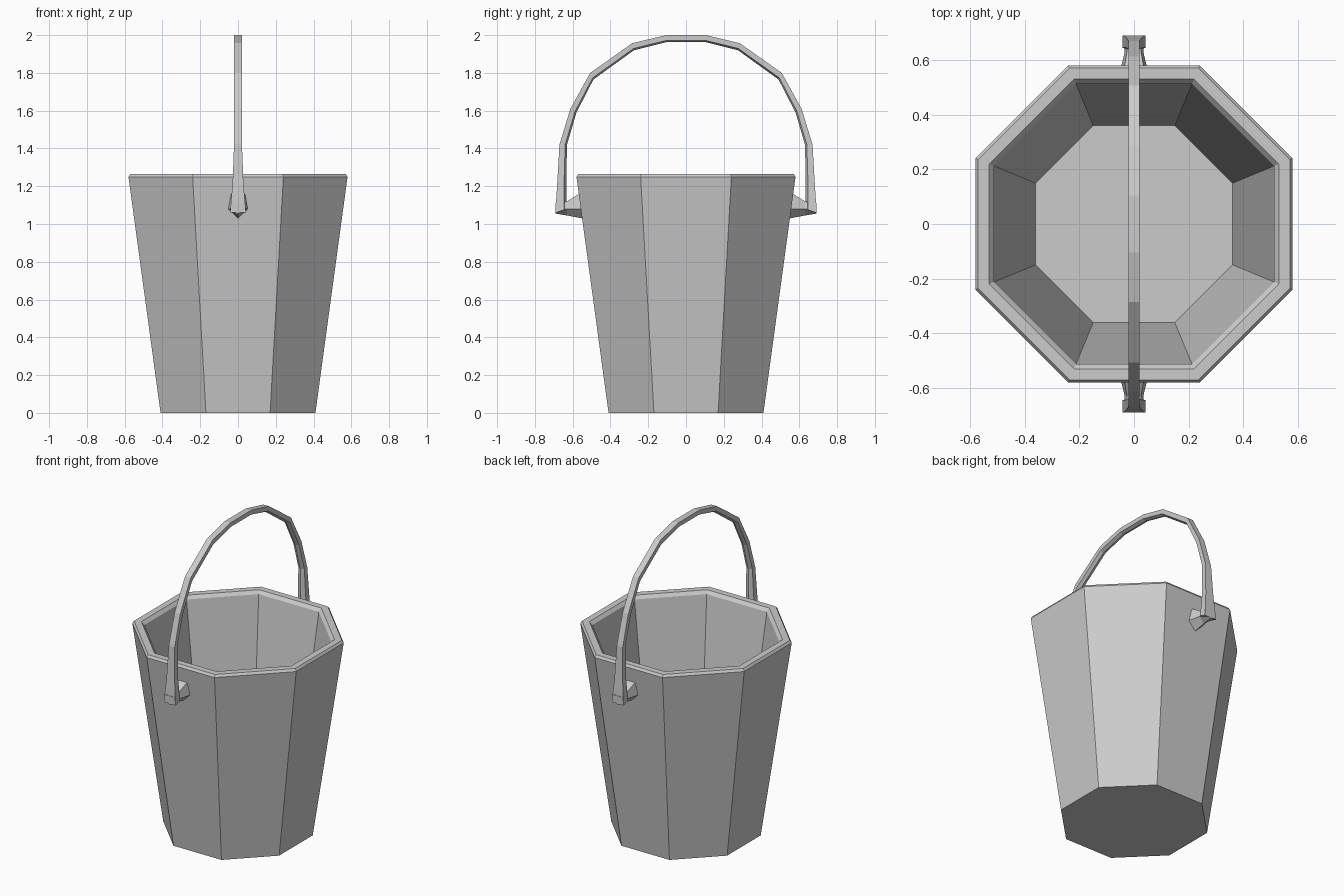
import bpy
import bmesh
from math import pi, cos, sin

cube = bpy.data.objects.get("Cube")
if cube:
    bpy.data.objects.remove(cube)

grey = bpy.data.materials.new("plain grey")
grey.use_nodes = True
colour = (0.6, 0.6, 0.6, 1)
grey.diffuse_color = colour
grey.node_tree.nodes["Principled BSDF"].inputs["Base Color"].default_value = colour


def loft(name, rings):
    """Join equal-sided rings of points into a closed, flat-faced solid."""
    bm = bmesh.new()
    loops = [[bm.verts.new(p) for p in ring] for ring in rings]
    n = len(loops[0])
    for a, b in zip(loops, loops[1:]):
        for i in range(n):
            j = (i + 1) % n
            bm.faces.new((a[i], a[j], b[j], b[i]))
    bm.faces.new(loops[0])
    bm.faces.new(loops[-1])
    bmesh.ops.recalc_face_normals(bm, faces=bm.faces)
    mesh = bpy.data.meshes.new(name)
    bm.to_mesh(mesh)
    bm.free()
    mesh.materials.append(grey)
    obj = bpy.data.objects.new(name, mesh)
    bpy.context.collection.objects.link(obj)
    return obj


def octagon(apothem, z):
    r = apothem / cos(pi / 8)
    return [(r * cos(a), r * sin(a), z) for a in (pi / 8 + i * pi / 4 for i in range(8))]


# Bucket: outer wall, bevelled rim, inner wall and floor
profile = [(0.41, 0), (0.58, 1.25), (0.57, 1.265), (0.53, 1.265), (0.513, 1.245), (0.36, 0.1)]
loft("bucket", [octagon(a, z) for a, z in profile])

# Handle: outer y and z, inner y and z, half width, from the foot to the crown
stations = [
    (0.69, 1.06, 0.63, 1.08, 0.042),
    (0.687, 1.13, 0.632, 1.13, 0.036),
    (0.682, 1.21, 0.634, 1.21, 0.029),
    (0.67, 1.42, 0.63, 1.42, 0.021),
    (0.612, 1.61, 0.58, 1.59, 0.02),
    (0.507, 1.80, 0.49, 1.765, 0.02),
    (0.285, 1.957, 0.275, 1.92, 0.02),
    (0.105, 2.0, 0.103, 1.963, 0.02),
]
stations += [(-yo, zo, -yi, zi, w) for yo, zo, yi, zi, w in reversed(stations)]


def handle_section(yo, zo, yi, zi, w):
    # Flat outside with a shallow ridge along the inside
    ys, zs = yi + (yo - yi) * 0.25, zi + (zo - zi) * 0.25
    return [(-w, yo, zo), (w, yo, zo), (w, ys, zs), (0, yi, zi), (-w, ys, zs)]


loft("handle", [handle_section(*s) for s in stations])

# Lugs: flared where they meet the wall, with a pointed underside
lug = [(0.55, 0.053, 1.17, 1.08, 1.03), (0.63, 0.034, 1.12, 1.08, 1.045),
       (0.69, 0.042, 1.11, 1.07, 1.055)]
for side, name in ((-1, "front_lug"), (1, "back_lug")):
    loft(name, [[(-w * 0.75, side * y, top), (w * 0.75, side * y, top), (w, side * y, mid),
                 (0, side * y, low), (-w, side * y, mid)] for y, w, top, mid, low in lug])
